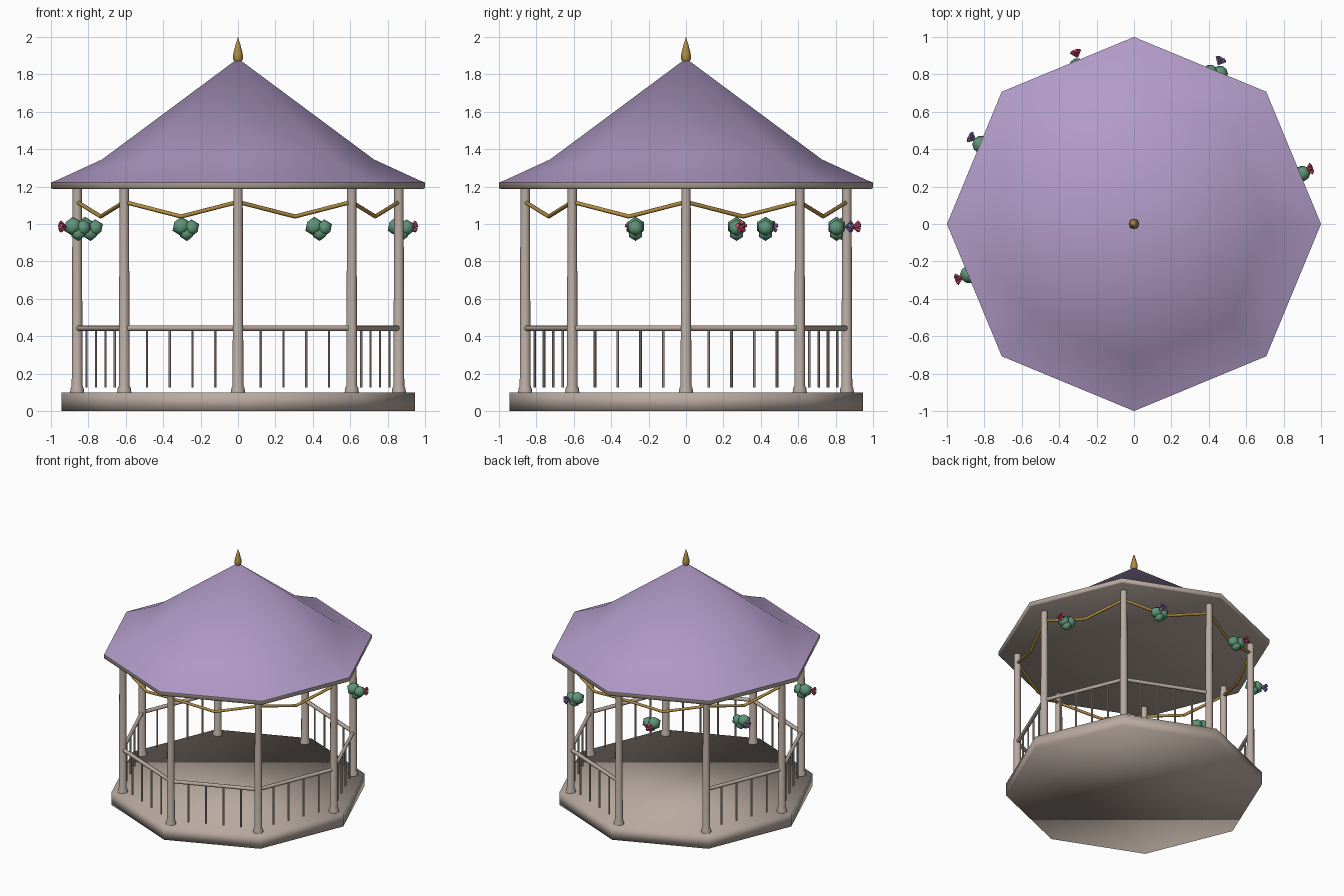
import bpy, bmesh, math
from mathutils import Vector, Matrix

if "Cube" in bpy.data.objects:
    bpy.data.objects.remove(bpy.data.objects["Cube"])


def material(name, rgb):
    m = bpy.data.materials.new(name)
    m.diffuse_color = (*rgb, 1)
    m.use_nodes = True
    m.node_tree.nodes["Principled BSDF"].inputs["Base Color"].default_value = m.diffuse_color
    return m


LILAC = material("lilac_roof", (0.445, 0.328, 0.578))
STONE = material("warm_stone", (0.485, 0.402, 0.352))
GOLD = material("gold", (0.445, 0.262, 0.053))
GREEN = material("leaf_green", (0.114, 0.305, 0.188))
PINK = material("pink_petal", (0.61, 0.07, 0.156))
VIOLET = material("violet_petal", (0.242, 0.156, 0.402))


def finish(name, bm, mat, angle=None):
    """Turn a bmesh into an object; angle None = flat, 180 = fully smooth."""
    bmesh.ops.recalc_face_normals(bm, faces=bm.faces)
    mesh = bpy.data.meshes.new(name)
    bm.to_mesh(mesh)
    bm.free()
    mesh.materials.append(mat)
    ob = bpy.data.objects.new(name, mesh)
    bpy.context.collection.objects.link(ob)
    if angle == 180:
        mesh.shade_smooth()
    elif angle:
        bpy.ops.object.select_all(action='DESELECT')
        ob.select_set(True)
        bpy.context.view_layer.objects.active = ob
        bpy.ops.object.shade_smooth_by_angle(angle=math.radians(angle))
    return ob


def lathe(bm, profile, sides, centre=(0, 0)):
    """Spin (radius, z) points around a vertical axis; open ends are capped."""
    rings = []
    for r, z in profile:
        if r == 0:
            rings.append([bm.verts.new((*centre, z))] * sides)
        else:
            rings.append([bm.verts.new((centre[0] + r * math.cos(i * math.tau / sides),
                                        centre[1] + r * math.sin(i * math.tau / sides), z))
                          for i in range(sides)])
    for a, b in zip(rings, rings[1:]):
        for i in range(sides):
            j = (i + 1) % sides
            bm.faces.new(list(dict.fromkeys((a[i], a[j], b[j], b[i]))))
    for ring in (rings[0], rings[-1]):
        if len(set(ring)) > 2:
            bm.faces.new(ring)


def rod(bm, a, b, radius, sides=8, radius2=None):
    """Straight bar between two points, optionally tapered."""
    a, b = Vector(a), Vector(b)
    d = b - a
    mat = Matrix.Translation((a + b) / 2) @ d.to_track_quat('Z', 'Y').to_matrix().to_4x4()
    bmesh.ops.create_cone(bm, cap_ends=True, segments=sides, radius1=radius,
                          radius2=radius if radius2 is None else radius2,
                          depth=d.length, matrix=mat)


def corner(i, z, r=0.86):
    a = i * math.tau / 8
    return Vector((r * math.cos(a), r * math.sin(a), z))


# Floor slab
bm = bmesh.new()
lathe(bm, [(0.945, 0), (0.945, 0.1)], 8)
finish("floor_base", bm, STONE, 180)

# Roof: eave slab, flared cover and finial
bm = bmesh.new()
lathe(bm, [(0.99, 1.187), (1.0, 1.193), (1.0, 1.222)], 8)
finish("eave_slab", bm, STONE, 60)
bm = bmesh.new()
lathe(bm, [(1.0, 1.222), (0.96, 1.238), (0.727, 1.345), (0, 1.885)], 8)
finish("roof", bm, LILAC, 60)
bm = bmesh.new()
lathe(bm, [(0.018, 1.868), (0.028, 1.885), (0.025, 1.91), (0.013, 1.96), (0, 2.0)], 8)
finish("finial", bm, GOLD, 60)

# Posts with flared feet
bm = bmesh.new()
for i in range(8):
    p = corner(i, 0)
    lathe(bm, [(0.038, 0.1), (0.035, 0.122), (0.029, 0.135), (0.025, 1.19)], 12, (p.x, p.y))
finish("posts", bm, STONE, 50)

# Railings on every side except the back entrance
OPEN_SIDE = 2
rails, bars, swags = bmesh.new(), bmesh.new(), bmesh.new()
for i in range(8):
    if i != OPEN_SIDE:
        rod(rails, corner(i, 0.443), corner(i + 1, 0.443), 0.015)
        for k in range(1, 5):
            p = corner(i, 0).lerp(corner(i + 1, 0), k / 5)
            rod(bars, (p.x, p.y, 0.125), (p.x, p.y, 0.44), 0.007, 6)
    # Gold swag hanging between neighbouring posts
    a, b = corner(i, 1.118), corner(i + 1, 1.118)
    mid = (a + b) / 2 - Vector((0, 0, 0.078))
    rod(swags, a, mid, 0.011)
    rod(swags, mid, b, 0.011)
finish("handrails", rails, STONE, 50)
finish("balusters", bars, STONE, 50)
finish("swags", swags, GOLD, 50)

# Leafy clusters hanging outside the swags, each with one bloom
CLUSTERS = [(-0.285, 0.84, PINK), (0.425, 0.805, VIOLET), (-0.80, 0.425, VIOLET),
            (0.865, 0.27, PINK), (-0.865, -0.27, PINK)]
for n, (x, y, mat) in enumerate(CLUSTERS, 1):
    bm = bmesh.new()
    for dx, dz, r in ((-0.018, 0, 0.052), (0.036, -0.008, 0.046), (0.012, -0.036, 0.042)):
        bmesh.ops.create_icosphere(bm, subdivisions=1, radius=r,
                                   matrix=Matrix.Translation((x + dx, y, 0.987 + dz)))
    finish(f"leaf_cluster_{n}", bm, GREEN, 50)
    # Petals open outward around a gold centre
    out = Vector((x, y, 0)).normalized()
    side = Vector((-out.y, out.x, 0))
    heart = Vector((x, y, 0.985)) + out * 0.055
    bm = bmesh.new()
    for k in range(5):
        a = k * math.tau / 5 + math.pi / 2
        ray = side * math.cos(a) + Vector((0, 0, math.sin(a)))
        tip = heart + ray * 0.024 + out * 0.036
        rod(bm, heart, tip, 0.005, 6, 0.012)
    finish(f"bloom_{n}", bm, mat, 50)
    bm = bmesh.new()
    bmesh.ops.create_icosphere(bm, subdivisions=1, radius=0.009,
                               matrix=Matrix.Translation(heart + out * 0.022))
    finish(f"bloom_centre_{n}", bm, GOLD, 50)
